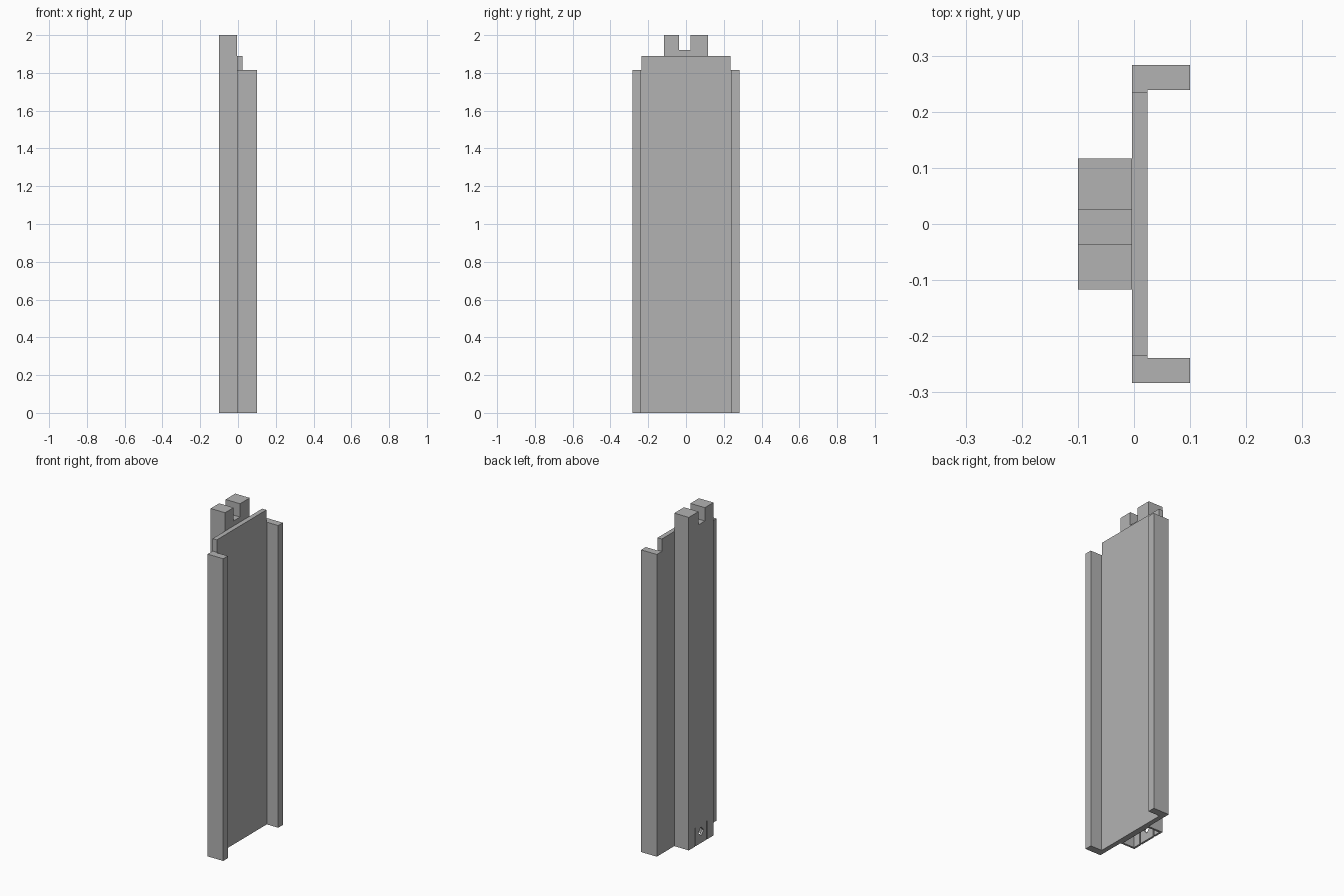
import bpy, bmesh, math
from mathutils import Vector

cube = bpy.data.objects.get("Cube")
if cube:
    bpy.data.objects.remove(cube, do_unlink=True)

grey = bpy.data.materials.new("plain grey")
grey.use_nodes = True
colour = (0.45, 0.45, 0.45, 1)
grey.diffuse_color = colour
grey.node_tree.nodes["Principled BSDF"].inputs["Base Color"].default_value = colour


def prism(name, outline, x0, x1):
    """Extrude a (y, z) outline along x."""
    bm = bmesh.new()
    face = bm.faces.new([bm.verts.new((x0, y, z)) for y, z in outline])
    out = bmesh.ops.extrude_face_region(bm, geom=[face])
    verts = [v for v in out["geom"] if isinstance(v, bmesh.types.BMVert)]
    bmesh.ops.translate(bm, verts=verts, vec=Vector((x1 - x0, 0, 0)))
    bmesh.ops.recalc_face_normals(bm, faces=bm.faces)
    mesh = bpy.data.meshes.new(name)
    bm.to_mesh(mesh)
    bm.free()
    mesh.materials.append(grey)
    obj = bpy.data.objects.new(name, mesh)
    bpy.context.collection.objects.link(obj)
    return obj


def box(name, x0, x1, y0, y1, z0, z1):
    return prism(name, [(y0, z0), (y1, z0), (y1, z1), (y0, z1)], x0, x1)


def cut(target, cutter):
    cutter.hide_render = True
    cutter.hide_viewport = True
    cutter.display_type = 'WIRE'
    mod = target.modifiers.new(cutter.name, 'BOOLEAN')
    mod.operation = 'DIFFERENCE'
    mod.solver = 'EXACT'
    mod.object = cutter


# Web plate with stepped shoulders at the top
half = [(0.24, 0), (0.24, 1.815), (0.235, 1.815), (0.235, 1.89)]
prism("web_plate", half + [(-y, z) for y, z in reversed(half)], -0.004, 0.024)

# Side flanges
for side, name in ((1, "back_flange"), (-1, "front_flange")):
    y0, y1 = sorted((side * 0.239, side * 0.283))
    box(name, -0.004, 0.1, y0, y1, 0, 1.815)

# Spine rib ending in two prongs
rib = prism("spine_rib", [(-0.117, 0), (0.117, 0), (0.117, 2), (0.025, 2),
                          (0.025, 1.92), (-0.036, 1.92), (-0.036, 2),
                          (-0.117, 2)], -0.1, -0.004)

# Socket under the rib, with a slotted latch tab and a diamond hole
cut(rib, box("socket_cutter", -0.088, -0.012, -0.105, 0.105, -0.05, 0.12))
for y, name in ((0.055, "back_slit_cutter"), (-0.057, "front_slit_cutter")):
    cut(rib, box(name, -0.15, -0.05, y - 0.004, y + 0.004, -0.05, 0.11))
diamond = [(0.025 * math.cos(a), 0.07 + 0.028 * math.sin(a))
           for a in (i * math.pi / 2 for i in range(4))]
cut(rib, prism("latch_hole_cutter", diamond, -0.15, -0.05))
